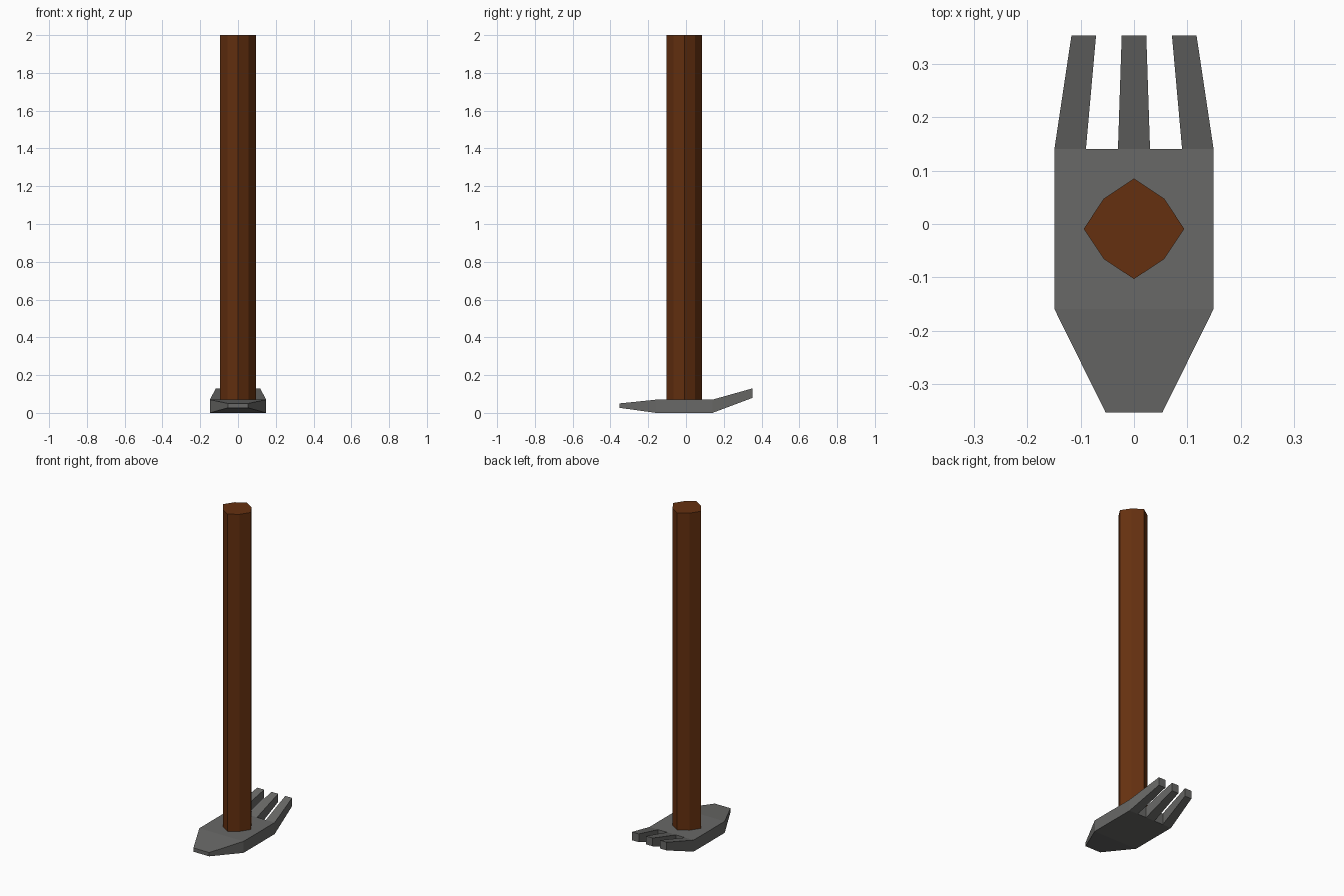
import bpy, math

if "Cube" in bpy.data.objects:
    bpy.data.objects.remove(bpy.data.objects["Cube"])


def make_object(name, verts, faces, color):
    mesh = bpy.data.meshes.new(name)
    mesh.from_pydata(verts, [], faces)
    mesh.update()
    obj = bpy.data.objects.new(name, mesh)
    bpy.context.collection.objects.link(obj)
    mat = bpy.data.materials.new(name + "_material")
    mat.diffuse_color = color
    mat.use_nodes = True
    mat.node_tree.nodes["Principled BSDF"].inputs["Base Color"].default_value = mat.diffuse_color
    mesh.materials.append(mat)
    return obj


# Handle: eight-sided shaft with alternating corner radii
verts = []
for z in (0.06, 2.0):
    for i in range(8):
        r = 0.094 if i % 2 == 0 else 0.08
        a = i * math.pi / 4
        verts.append((r * math.cos(a), r * math.sin(a) - 0.009, z))
faces = [(i, (i + 1) % 8, (i + 1) % 8 + 8, i + 8) for i in range(8)]
faces += [tuple(range(7, -1, -1)), tuple(range(8, 16))]
make_object("handle", verts, faces, (0.13, 0.03, 0.005, 1))

# Head: rows of (bottom, top) vertex pairs, joined into one closed shell
verts, faces = [], []


def add_row(xs, y, z0, z1):
    start = len(verts)
    for x in xs:
        verts.extend([(x, y, z0), (x, y, z1)])
    return [(start + 2 * i, start + 2 * i + 1) for i in range(len(xs))]


tip = add_row((-0.053, 0.053), -0.353, 0.027, 0.05)
front = add_row((-0.149, 0.149), -0.159, 0.0, 0.07)
back = add_row((-0.149, -0.09, -0.03, 0.03, 0.09, 0.149), 0.14, 0.0, 0.07)
tines = add_row((-0.117, -0.071, -0.023, 0.023, 0.071, 0.117), 0.353, 0.08, 0.13)


def bridge(near, far):
    # top, bottom and both outer sides between two rows
    faces.append([p[1] for p in near] + [p[1] for p in reversed(far)])
    faces.append([p[0] for p in far] + [p[0] for p in reversed(near)])
    faces.append([near[0][0], near[0][1], far[0][1], far[0][0]])
    faces.append([near[-1][0], far[-1][0], far[-1][1], near[-1][1]])


# Tapered blade and central block
faces.append([tip[0][0], tip[1][0], tip[1][1], tip[0][1]])
bridge(tip, front)
bridge(front, back)

# Three upturned tines, with the gap walls between them
for i in range(5):
    a, b = (tines if i % 2 == 0 else back)[i:i + 2]
    if i % 2 == 0:
        bridge(back[i:i + 2], tines[i:i + 2])
    faces.append([b[0], a[0], a[1], b[1]])

make_object("head", verts, faces, (0.14, 0.14, 0.135, 1))
